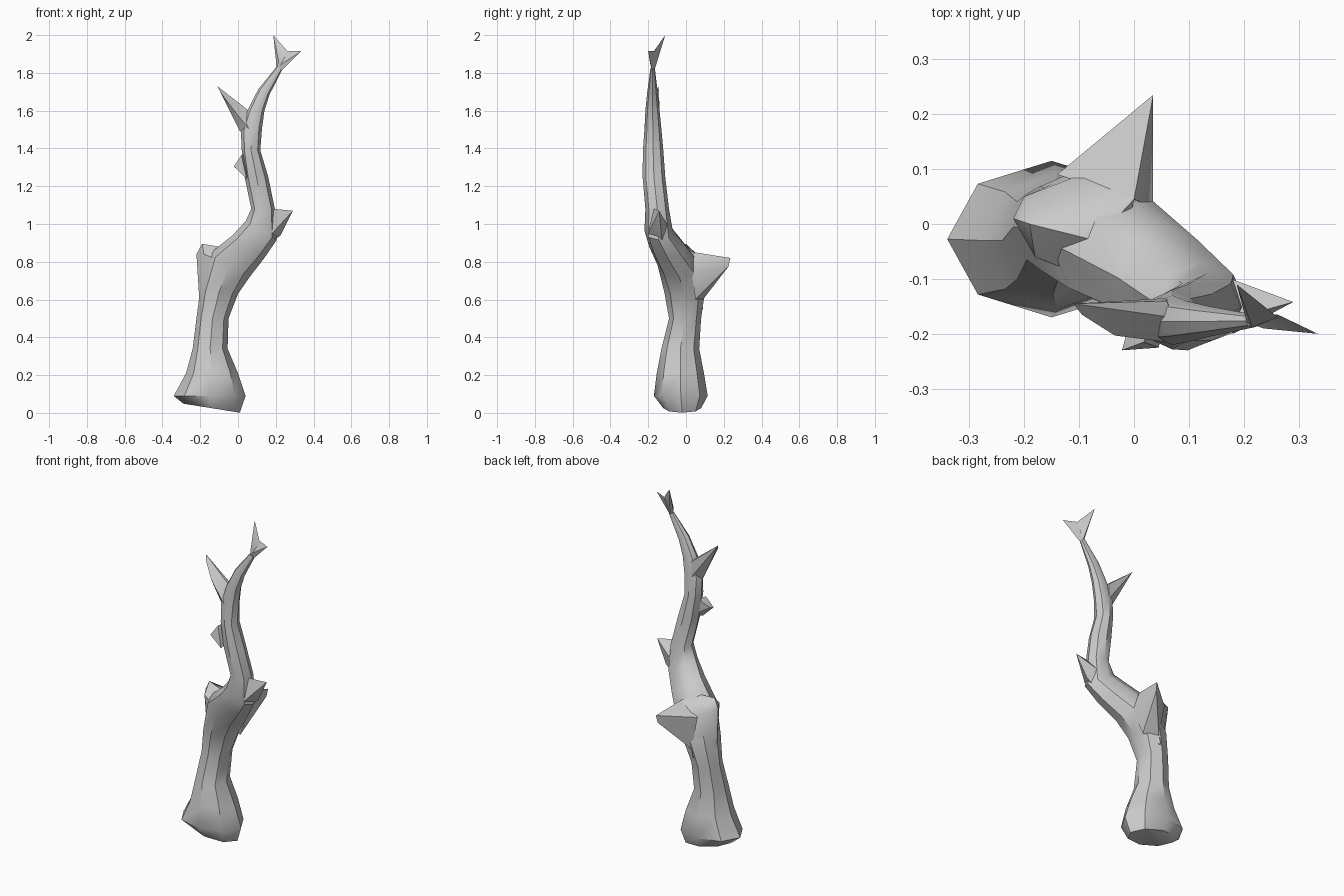
import bpy, bmesh
from math import sin, cos, pi, radians


def finish(name, bm):
    bmesh.ops.recalc_face_normals(bm, faces=bm.faces)
    mesh = bpy.data.meshes.new(name)
    bm.to_mesh(mesh)
    bm.free()
    obj = bpy.data.objects.new(name, mesh)
    bpy.context.collection.objects.link(obj)
    bpy.ops.object.select_all(action='DESELECT')
    obj.select_set(True)
    bpy.context.view_layer.objects.active = obj
    bpy.ops.object.shade_smooth_by_angle(angle=radians(42))
    return obj


def loft(name, rings, sides):
    """Rings are (x min, x max, y min, y max, centre z, slope of z along x)."""
    bm = bmesh.new()
    loops = []
    for x0, x1, y0, y1, z, slope in rings:
        rx, ry = (x1 - x0) / 2, (y1 - y0) / 2
        loop = []
        for i in range(sides):
            a = pi + 2 * pi * i / sides
            dx = rx * cos(a)
            loop.append(bm.verts.new(((x0 + x1) / 2 + dx, (y0 + y1) / 2 + ry * sin(a), z + slope * dx)))
        loops.append(loop)
    for a, b in zip(loops, loops[1:]):
        for i in range(sides):
            j = (i + 1) % sides
            bm.faces.new((a[i], a[j], b[j], b[i]))
    bm.faces.new(loops[0])
    bm.faces.new(loops[-1])
    return finish(name, bm)


def hull(name, points):
    bm = bmesh.new()
    for p in points:
        bm.verts.new(p)
    res = bmesh.ops.convex_hull(bm, input=bm.verts)
    bmesh.ops.delete(bm, geom=[v for v in bm.verts if not v.link_faces], context='VERTS')
    return finish(name, bm)


# Main trunk with flared foot, bending right and then upwards
loft("trunk", [
    (-0.29, 0.01, -0.12, 0.08, 0.025, -0.16),
    (-0.34, 0.04, -0.17, 0.115, 0.09, 0.0),
    (-0.275, 0.0, -0.155, 0.095, 0.21, 0.0),
    (-0.24, -0.055, -0.13, 0.07, 0.34, 0.0),
    (-0.22, -0.05, -0.09, 0.08, 0.50, 0.0),
    (-0.20, 0.0, -0.115, 0.10, 0.64, -0.1),
    (-0.15, 0.06, -0.15, 0.08, 0.78, -0.6),
    (-0.03, 0.14, -0.195, 0.0, 0.88, -0.7),
    (0.04, 0.205, -0.22, -0.07, 0.965, -0.6),
    (0.07, 0.195, -0.215, -0.09, 1.08, 0.0),
    (0.035, 0.16, -0.23, -0.11, 1.25, 0.0),
    (0.02, 0.118, -0.228, -0.12, 1.39, 0.0),
    (0.015, 0.127, -0.22, -0.13, 1.50, 0.1),
    (0.05, 0.14, -0.215, -0.14, 1.60, 0.0),
    (0.108, 0.167, -0.205, -0.15, 1.70, -0.5),
    (0.203, 0.235, -0.188, -0.165, 1.825, -0.4),
], 8)

# Broken stub on the left side of the trunk
hull("broken_stub", [
    (-0.205, 0.0, 0.6), (-0.11, -0.09, 0.55), (-0.03, 0.0, 0.6), (-0.11, 0.09, 0.55),
    (-0.22, 0.01, 0.84), (-0.19, 0.0, 0.895), (-0.18, -0.06, 0.84),
    (-0.07, -0.03, 0.875), (-0.07, 0.10, 0.80), (-0.2, 0.05, 0.83),
    (0.0, 0.045, 0.85), (-0.03, -0.12, 0.78)])

# Pointed splinters
hull("back_splinter", [
    (0.035, 0.235, 0.82), (0.03, 0.225, 0.775), (-0.14, 0.09, 0.80),
    (-0.07, 0.14, 0.795), (0.0, 0.045, 0.85), (0.035, 0.03, 0.74),
    (-0.02, 0.115, 0.68), (-0.1, 0.09, 0.6), (-0.02, 0.05, 0.6)])
hull("right_splinter", [
    (0.29, -0.142, 1.07), (0.19, -0.17, 1.08), (0.225, -0.13, 0.94),
    (0.18, -0.2, 0.95), (0.15, -0.09, 0.98), (0.13, -0.12, 0.86)])
hull("small_thorn", [
    (-0.022, -0.23, 1.305), (0.018, -0.215, 1.365), (0.045, -0.225, 1.24),
    (0.06, -0.15, 1.27), (0.04, -0.16, 1.37), (-0.015, -0.205, 1.31)])
hull("left_prong", [
    (-0.11, -0.145, 1.73), (-0.095, -0.165, 1.70), (0.01, -0.175, 1.49),
    (0.06, -0.215, 1.50), (0.06, -0.135, 1.50), (0.07, -0.17, 1.59),
    (-0.035, -0.203, 1.62), (0.06, -0.14, 1.59)])

# Forked tip
foot = [(0.205, -0.178, 1.825), (0.235, -0.182, 1.815), (0.222, -0.165, 1.82)]
hull("tip_left_prong", foot + [(0.187, -0.11, 2.0), (0.262, -0.17, 1.915), (0.215, -0.188, 1.86)])
hull("tip_right_prong", foot + [(0.335, -0.2, 1.915), (0.262, -0.165, 1.915), (0.235, -0.19, 1.85)])
